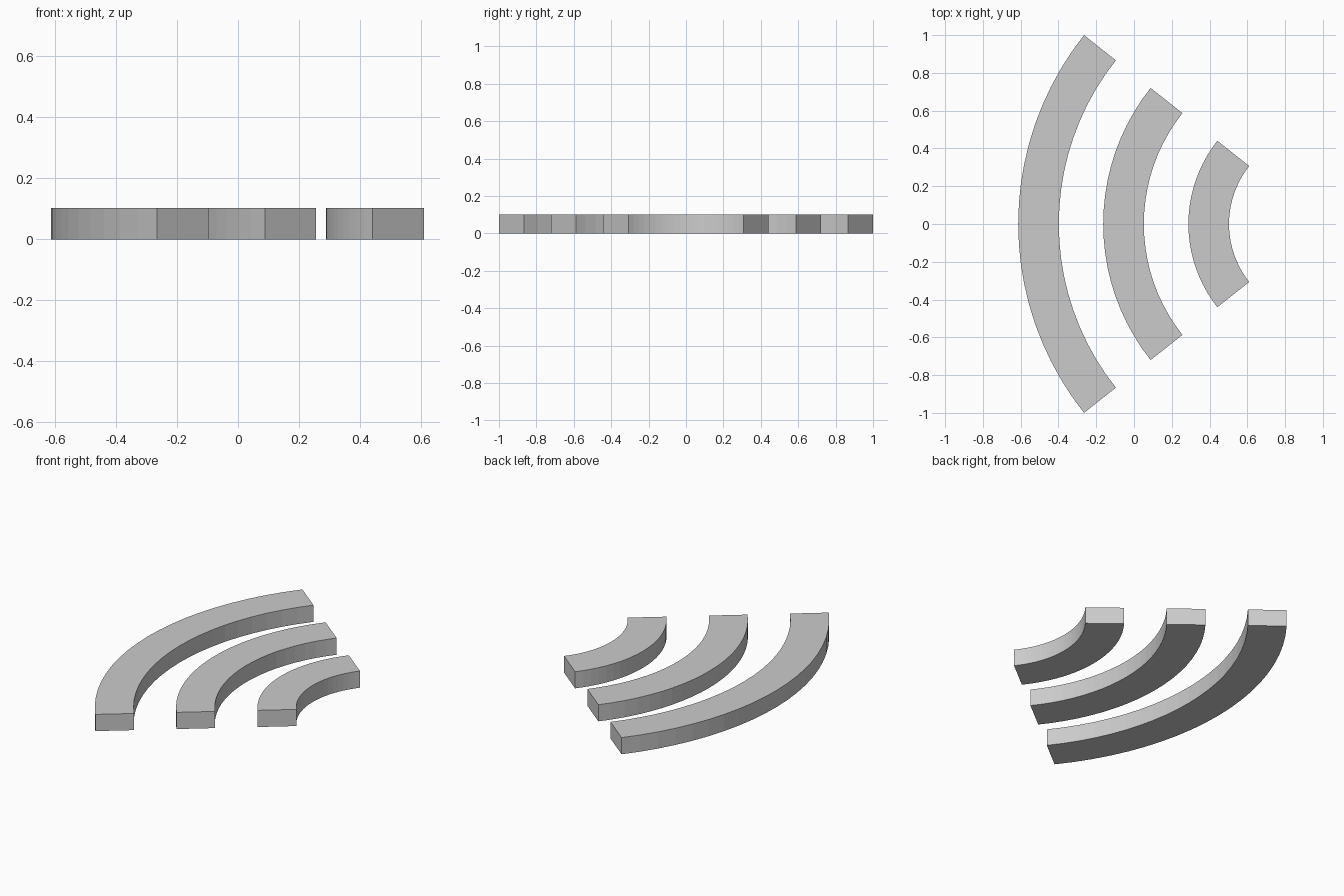
import bpy, bmesh, math

cube = bpy.data.objects.get("Cube")
if cube:
    bpy.data.objects.remove(cube, do_unlink=True)

grey = bpy.data.materials.new("light_grey")
grey.use_nodes = True
colour = (0.6, 0.6, 0.6, 1)
grey.diffuse_color = colour
grey.node_tree.nodes["Principled BSDF"].inputs["Base Color"].default_value = colour

CENTRE_X = 0.997
HALF_ANGLE = math.radians(38.4)
WIDTH = 0.215
HEIGHT = 0.102
SEGMENTS = 20


def arc_band(name, outer):
    """Flat curved bar: a rectangular section spun about the shared centre."""
    bm = bmesh.new()
    corners = [(outer, 0), (outer - WIDTH, 0), (outer - WIDTH, HEIGHT), (outer, HEIGHT)]
    start = math.pi - HALF_ANGLE
    verts = [bm.verts.new((CENTRE_X + r * math.cos(start), r * math.sin(start), z))
             for r, z in corners]
    first = bm.faces.new(verts)
    spun = bmesh.ops.spin(bm, geom=[first], cent=(CENTRE_X, 0, 0), axis=(0, 0, 1),
                          angle=2 * HALF_ANGLE, steps=SEGMENTS, use_duplicate=False)
    # Close the starting end if the spin consumed its face
    if not first.is_valid or all(len(e.link_faces) == 1 for e in first.edges):
        bm.faces.new(verts)
    bmesh.ops.holes_fill(bm, edges=bm.edges[:], sides=4)
    bmesh.ops.recalc_face_normals(bm, faces=bm.faces[:])
    mesh = bpy.data.meshes.new(name)
    bm.to_mesh(mesh)
    bm.free()
    mesh.materials.append(grey)
    bpy.context.collection.objects.link(bpy.data.objects.new(name, mesh))


# Three concentric bars, from the largest to the smallest
for name, radius in (("outer_arc", 1.61), ("middle_arc", 1.16), ("inner_arc", 0.709)):
    arc_band(name, radius)
